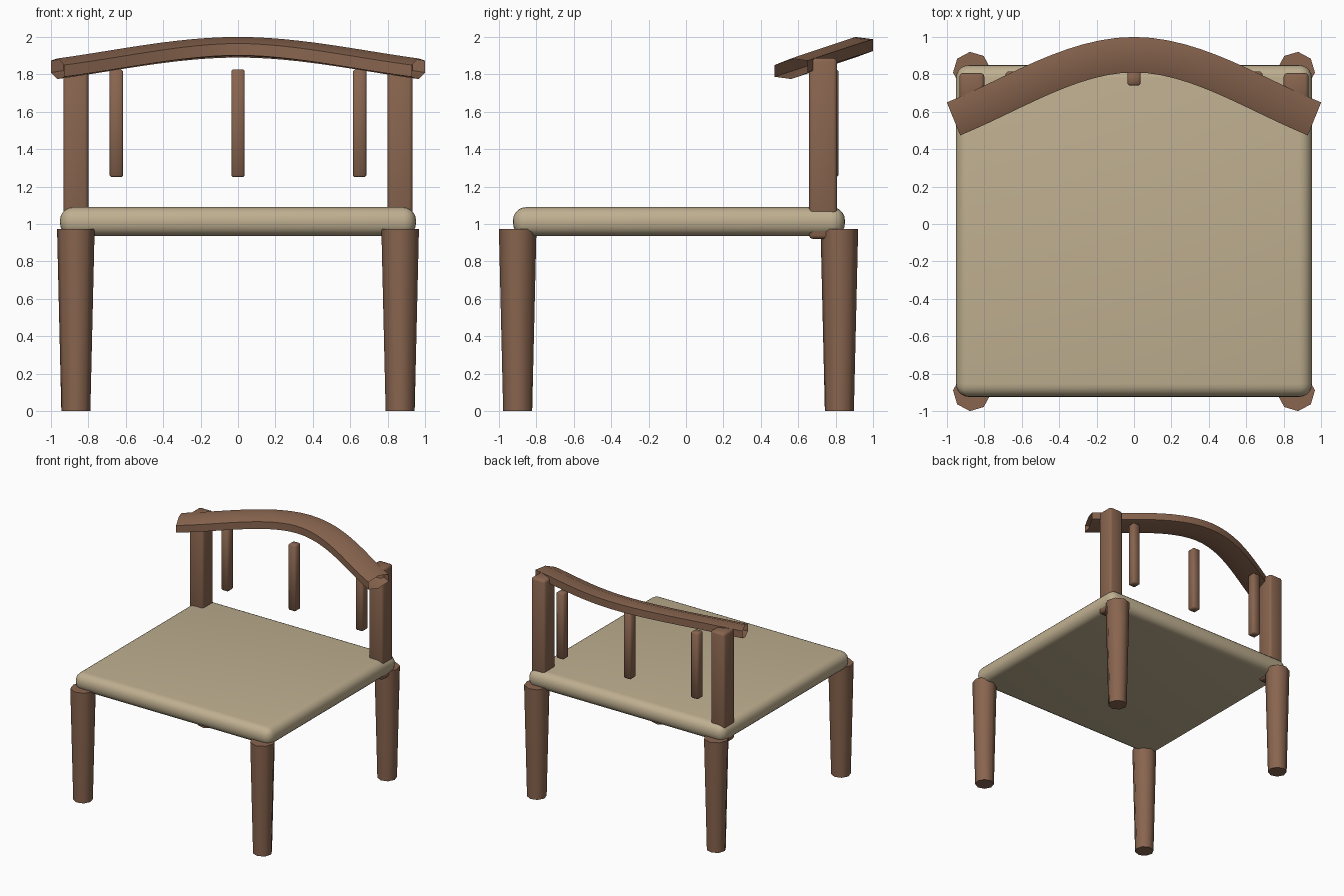
import bpy, bmesh, math
from mathutils import Vector

if "Cube" in bpy.data.objects:
    bpy.data.objects.remove(bpy.data.objects["Cube"])


def material(name, color):
    m = bpy.data.materials.new(name)
    m.diffuse_color = (*color, 1)
    m.use_nodes = True
    m.node_tree.nodes["Principled BSDF"].inputs["Base Color"].default_value = m.diffuse_color
    return m


WOOD = material("wood", (0.25, 0.13, 0.078))
FABRIC = material("cushion", (0.52, 0.43, 0.28))


def finish(name, bm, mat, angle=50):
    bmesh.ops.recalc_face_normals(bm, faces=bm.faces)
    mesh = bpy.data.meshes.new(name)
    bm.to_mesh(mesh)
    bm.free()
    mesh.materials.append(mat)
    ob = bpy.data.objects.new(name, mesh)
    bpy.context.collection.objects.link(ob)
    bpy.ops.object.select_all(action='DESELECT')
    ob.select_set(True)
    bpy.context.view_layer.objects.active = ob
    bpy.ops.object.shade_smooth_by_angle(angle=math.radians(angle))
    return ob


def rounded_box(name, lo, hi, radius, segments, mat):
    lo, hi = Vector(lo), Vector(hi)
    bm = bmesh.new()
    bmesh.ops.create_cube(bm, size=1)
    for v in bm.verts:
        v.co = [(a + b) / 2 + c * (b - a) for a, b, c in zip(lo, hi, v.co)]
    bmesh.ops.bevel(bm, geom=bm.edges[:], offset=radius, segments=segments,
                    profile=0.5, affect='EDGES')
    return finish(name, bm, mat)


def loft(name, rings, mat, capped):
    bm = bmesh.new()
    rows = [[bm.verts.new(p) for p in ring] for ring in rings]
    n = len(rows[0])
    for a, b in zip(rows, rows[1:]):
        for i in range(n):
            bm.faces.new((a[i], a[(i + 1) % n], b[(i + 1) % n], b[i]))
    if capped:
        bm.faces.new(rows[0][::-1])
        bm.faces.new(rows[-1])
    return finish(name, bm, mat, 62)


# Seat cushion
rounded_box("seat", (-0.952, -0.925, 0.935), (0.952, 0.85, 1.09), 0.07, 5, FABRIC)

# Tapered legs with eight sides
for side, sx in (("left", -1), ("right", 1)):
    for end, sy, cy in (("front", -1, -0.9), ("back", 1, 0.82)):
        rings = []
        for r, z in ((0.078, 0), (0.101, 0.972)):
            rings.append([(sx * (0.867 + r * math.cos(a)), cy + sy * r * math.sin(a), z)
                          for a in (math.radians(84 + 45 * k) for k in range(8))])
        loft(f"{end}_leg_{side}", rings, WOOD, True)

# Back posts, passing through the seat
for side, cx in (("left", -0.867), ("right", 0.867)):
    rounded_box(f"back_post_{side}", (cx - 0.067, 0.658, 0.92),
                (cx + 0.067, 0.808, 1.887), 0.02, 2, WOOD)

# Short spindles hanging behind the rail
for side, cx in (("left", -0.65), ("middle", 0), ("right", 0.65)):
    rounded_box(f"spindle_{side}", (cx - 0.036, 0.74, 1.25),
                (cx + 0.036, 0.815, 1.827), 0.01, 1, WOOD)

# Curved top rail: six-sided open tube swept along a tilted bow
SECTION = ((0, 0.055), (0.095, 0.043), (0.095, -0.02),
           (0, -0.055), (-0.095, -0.043), (-0.095, 0.02))
HALF = [Vector(p) for p in ((0, 0.905, 1.945), (0.33, 0.905, 1.945),
                            (0.65, 0.69, 1.873), (0.965, 0.562, 1.83))]


def bow(t):
    s, u = abs(t), 1 - abs(t)
    p = (HALF[0] * u**3 + HALF[1] * 3 * u * u * s
         + HALF[2] * 3 * u * s * s + HALF[3] * s**3)
    d = ((HALF[1] - HALF[0]) * u * u + (HALF[2] - HALF[1]) * 2 * u * s
         + (HALF[3] - HALF[2]) * s * s)
    if t < 0:
        p.x, d.y = -p.x, -d.y
    return p, Vector((-d.y, d.x, 0)).normalized()


rings = []
for k in range(-12, 13):
    p, out = bow(k / 12)
    rings.append([p + out * a + Vector((0, 0, b)) for a, b in SECTION])
loft("top_rail", rings, WOOD, False)
